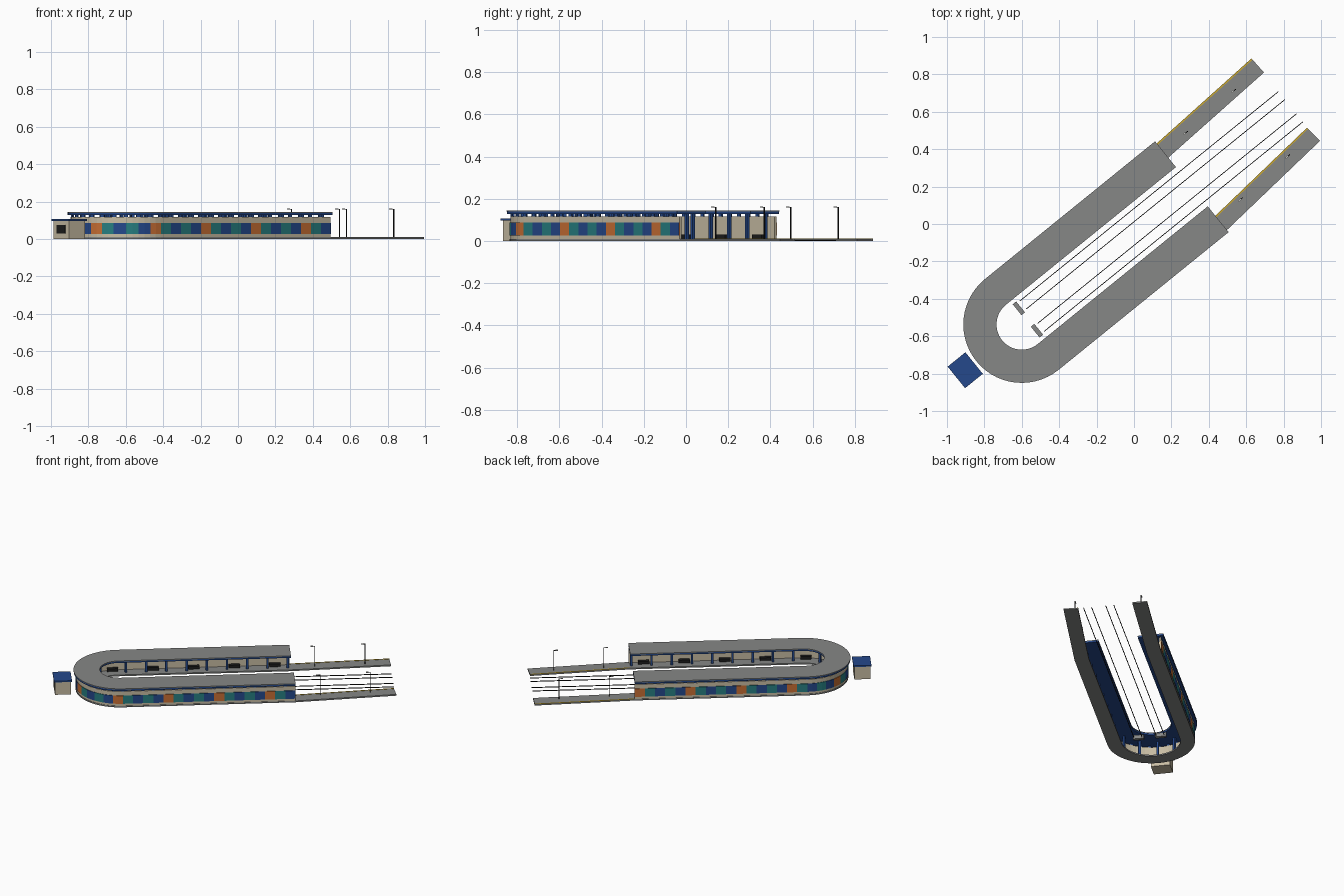
import bpy, bmesh, math
from mathutils import Matrix, Vector

if "Cube" in bpy.data.objects:
    bpy.data.objects.remove(bpy.data.objects["Cube"], do_unlink=True)


def material(name, r, g, b):
    m = bpy.data.materials.new(name)
    m.use_nodes = True
    m.diffuse_color = (r, g, b, 1)
    m.node_tree.nodes["Principled BSDF"].inputs["Base Color"].default_value = (r, g, b, 1)
    return m


GREY = material("concrete grey", 0.24, 0.245, 0.24)
BLUE = material("deep blue", 0.018, 0.065, 0.26)
BEIGE = material("warm beige", 0.58, 0.51, 0.37)
ORANGE = material("tile orange", 0.58, 0.16, 0.035)
TEAL = material("tile teal", 0.02, 0.21, 0.22)
BLACK = material("near black", 0.012, 0.012, 0.012)
YELLOW = material("safety yellow", 0.6, 0.4, 0.03)
WHITE = material("lamp white", 0.75, 0.75, 0.72)

# Station frame: origin at the centre of the round end, local x along the tracks
FRAME = Matrix.Translation((-0.60, -0.537, 0)) @ Matrix.Rotation(math.radians(39), 4, "Z")
ARM = 1.17
ARM_TILES, ARC_TILES = 17, 14

# Stations along the U: (distance along the arm, outward angle)
stations = [(ARM * (1 - i / ARM_TILES), math.pi / 2) for i in range(ARM_TILES)]
stations += [(0, math.pi / 2 + math.pi * i / (2 * ARC_TILES)) for i in range(2 * ARC_TILES + 1)]
stations += [(ARM * (i + 1) / ARM_TILES, 1.5 * math.pi) for i in range(ARM_TILES)]


def finish(bm, name, mats):
    bmesh.ops.recalc_face_normals(bm, faces=bm.faces)
    mesh = bpy.data.meshes.new(name)
    bm.to_mesh(mesh)
    bm.free()
    for m in mats:
        mesh.materials.append(m)
    ob = bpy.data.objects.new(name, mesh)
    bpy.context.collection.objects.link(ob)
    return ob


def spot(u, angle, r, z=0.0):
    return Vector((u + r * math.cos(angle), r * math.sin(angle), z))


def u_band(name, r0, r1, z0, z1, mats, rule=lambda i: 0):
    """Sweep a rectangular section along the U; rule colours each segment."""
    bm = bmesh.new()
    rings = [[bm.verts.new(FRAME @ spot(u, a, r, z))
              for r, z in ((r0, z0), (r1, z0), (r1, z1), (r0, z1))] for u, a in stations]
    for i, (p, q) in enumerate(zip(rings, rings[1:])):
        for k in range(4):
            n = (k + 1) % 4
            bm.faces.new((p[k], p[n], q[n], q[k])).material_index = rule(i)
    bm.faces.new(rings[0])
    bm.faces.new(rings[-1])
    return finish(bm, name, mats)


def add_box(bm, centre, size, angle=0.0, frame=FRAME):
    m = frame @ Matrix.Translation(centre) @ Matrix.Rotation(angle, 4, "Z")
    bmesh.ops.create_cube(bm, size=1, matrix=m @ Matrix.Diagonal((*size, 1)))


def boxes(name, items, mat):
    """One object from (centre, size, angle) boxes in the station frame."""
    bm = bmesh.new()
    for item in items:
        add_box(bm, *item)
    return finish(bm, name, [mat])


def slab(name, corners, z0, z1, mat):
    bm = bmesh.new()
    low = [bm.verts.new((x, y, z0)) for x, y in corners]
    top = [bm.verts.new((x, y, z1)) for x, y in corners]
    bm.faces.new(low)
    bm.faces.new(top)
    for k in range(4):
        n = (k + 1) % 4
        bm.faces.new((low[k], low[n], top[n], top[k]))
    return finish(bm, name, [mat])


# Platform, wall, tile frieze and roof
def tile_rule(i):
    if i < ARM_TILES:
        tile = i
    elif i < ARM_TILES + 2 * ARC_TILES:
        tile = ARM_TILES + (i - ARM_TILES) // 2
    else:
        tile = i - ARC_TILES
    return (0, 1, 2, 1, 2)[tile % 5]


u_band("platform", 0.20, 0.298, 0, 0.01, [GREY])
u_band("outer_wall", 0.284, 0.295, 0.01, 0.117, [BEIGE])
u_band("tile_frieze", 0.294, 0.299, 0.027, 0.087, [ORANGE, TEAL, BLUE], tile_rule)
u_band("roof_underside", 0.137, 0.311, 0.129, 0.14, [BLUE])
u_band("roof_top", 0.135, 0.3125, 0.14, 0.145, [GREY])

# Short posts between wall and roof
posts = []
for i, (u, a) in enumerate(stations[1:-1]):
    if not (ARM_TILES <= i < ARM_TILES + 2 * ARC_TILES) or i % 2 == 0:
        posts.append((spot(u, a, 0.29, 0.123), (0.008, 0.022, 0.013), a))
boxes("clerestory_posts", posts, BLUE)

# Canopy columns
columns = []
for i in range(9):
    for a in (math.pi / 2, 1.5 * math.pi):
        columns.append((spot(1.155 - 0.137 * i, a, 0.24, 0.07), (0.015, 0.015, 0.12), a))
for i in range(1, 6):
    a = math.pi * (0.5 + i / 6)
    columns.append((spot(0, a, 0.24, 0.07), (0.015, 0.015, 0.12), a))
boxes("canopy_columns", columns, BLUE)

# Benches along the inside of the wall
boxes("benches", [(spot(1.07 - 0.275 * i, a, 0.268, 0.02), (0.025, 0.075, 0.022), a)
                  for i in range(5) for a in (math.pi / 2, 1.5 * math.pi)], BLACK)

# Tracks and buffer stops
boxes("rails", [((0.96, v, 0.0025), (1.78, 0.004, 0.005), 0)
                for v in (0.104, 0.049, -0.049, -0.104)], BLACK)
boxes("buffer_stops", [((0.042, v, 0.014), (0.024, 0.075, 0.028), 0)
                       for v in (0.077, -0.077)], GREY)

# Open platforms beyond the roof, each with a stripe on its north-west edge
ends = {"north": (1, (0.628, 0.885), (0.695, 0.81)),
        "south": (-1, (0.925, 0.515), (0.995, 0.445))}
for name, (side, far_left, far_right) in ends.items():
    near = [(FRAME @ Vector((ARM, side * r, 0))).xy for r in (0.298, 0.20)]
    if side < 0:
        near.reverse()
    fl, fr = Vector(far_left), Vector(far_right)
    slab(name + "_open_platform", (near[0], near[1], fr, fl), 0, 0.01, GREY)
    slab(name + "_edge_stripe", (near[0], near[0].lerp(near[1], 0.09), fl.lerp(fr, 0.09), fl),
         0.01, 0.0115, YELLOW)

# Lamp posts with a short arm and a light head
for n, (x, y) in enumerate(((0.286, 0.495), (0.543, 0.72), (0.58, 0.14), (0.832, 0.37))):
    here = Matrix.Translation((x, y, 0)) @ Matrix.Rotation(math.radians(39), 4, "Z")
    bm = bmesh.new()
    add_box(bm, (0, 0, 0.085), (0.005, 0.005, 0.15), 0, here)
    add_box(bm, (-0.012, 0, 0.16), (0.029, 0.004, 0.004), 0, here)
    finish(bm, "lamp_post_%d" % (n + 1), [BLACK])
    bm = bmesh.new()
    add_box(bm, (-0.02, 0, 0.1605), (0.016, 0.008, 0.005), 0, here)
    finish(bm, "lamp_head_%d" % (n + 1), [WHITE])

# Kiosk behind the round end
boxes("kiosk_body", [((-0.389, 0, 0.048), (0.108, 0.132, 0.096), 0)], BEIGE)
boxes("kiosk_roof", [((-0.389, 0, 0.101), (0.122, 0.148, 0.01), 0)], BLUE)
boxes("kiosk_window", [((-0.444, 0, 0.053), (0.004, 0.072, 0.044), 0)], BLACK)
